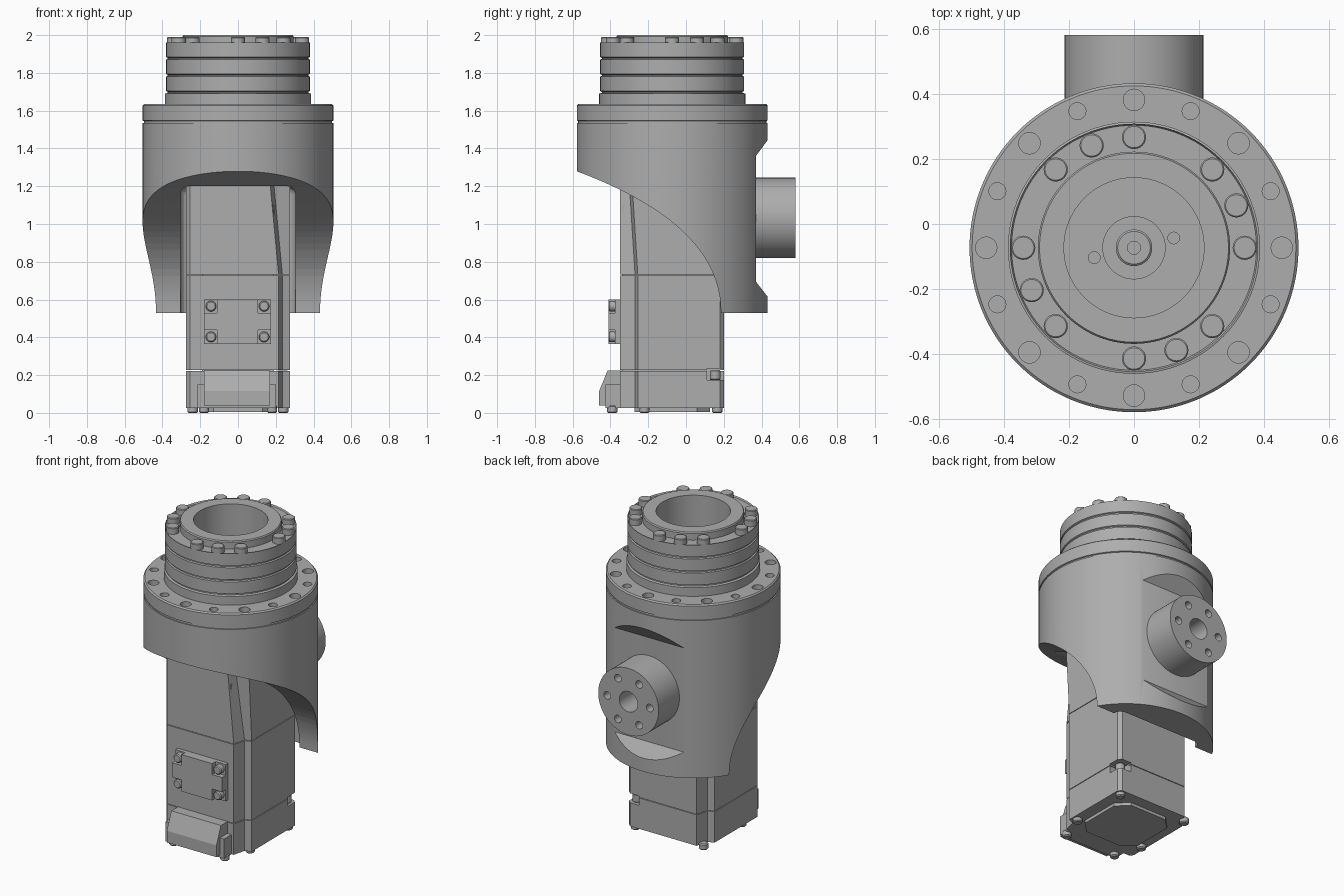
import bpy, bmesh, math
from mathutils import Matrix, Vector

if "Cube" in bpy.data.objects:
    bpy.data.objects.remove(bpy.data.objects["Cube"])

AXIS = -0.073          # y of the main vertical axis
R = 0.505              # flange and housing radius

metal = bpy.data.materials.new("machined grey")
metal.use_nodes = True
metal.diffuse_color = (0.42, 0.42, 0.42, 1)
metal.node_tree.nodes["Principled BSDF"].inputs["Base Color"].default_value = (0.42, 0.42, 0.42, 1)


def add(name, bm):
    bmesh.ops.recalc_face_normals(bm, faces=bm.faces)
    mesh = bpy.data.meshes.new(name)
    bm.to_mesh(mesh)
    bm.free()
    mesh.materials.append(metal)
    ob = bpy.data.objects.new(name, mesh)
    bpy.context.collection.objects.link(ob)
    return ob


def activate(ob):
    bpy.ops.object.select_all(action='DESELECT')
    ob.select_set(True)
    bpy.context.view_layer.objects.active = ob


def smooth(ob):
    activate(ob)
    bpy.ops.object.shade_smooth_by_angle(angle=math.radians(30))


def cut(ob, cutter):
    activate(ob)
    mod = ob.modifiers.new("cut", 'BOOLEAN')
    mod.operation, mod.solver, mod.object = 'DIFFERENCE', 'EXACT', cutter
    bpy.ops.object.modifier_apply(modifier=mod.name)
    bpy.data.objects.remove(cutter)


def loft(name, rings):
    """Skin a stack of matching rings and cap both ends."""
    bm = bmesh.new()
    vs = [[bm.verts.new(p) for p in ring] for ring in rings]
    n = len(vs[0])
    for a, b in zip(vs, vs[1:]):
        for i in range(n):
            bm.faces.new((a[i], a[(i + 1) % n], b[(i + 1) % n], b[i]))
    bm.faces.new(vs[0][::-1])
    bm.faces.new(vs[-1])
    return add(name, bm)


def box(name, x0, x1, y0, y1, z0, z1):
    plan = [(x0, y0), (x1, y0), (x1, y1), (x0, y1)]
    return loft(name, [[(x, y, z) for x, y in plan] for z in (z0, z1)])


def side_prism(name, profile, x0, x1):
    return loft(name, [[(x, y, z) for y, z in profile] for x in (x0, x1)])


def lathe(name, profile, steps=96):
    """Spin a (radius, height) profile that starts and ends on the axis."""
    bm = bmesh.new()
    verts = [bm.verts.new((r, 0, z)) for r, z in profile]
    edges = [bm.edges.new(p) for p in zip(verts, verts[1:])]
    bmesh.ops.spin(bm, geom=verts + edges, cent=(0, 0, 0), axis=(0, 0, 1),
                   angle=math.tau, steps=steps, use_duplicate=False)
    bmesh.ops.remove_doubles(bm, verts=bm.verts, dist=0.0002)
    bmesh.ops.translate(bm, verts=bm.verts, vec=(0, AXIS, 0))
    ob = add(name, bm)
    smooth(ob)
    return ob


def rods(name, items, axis='Z', bevel=0.0, segments=24):
    """Cylinders given as (x, y, z, radius, length) about their centres."""
    bm = bmesh.new()
    turn = Matrix.Rotation(math.pi / 2, 4, 'X') if axis == 'Y' else Matrix()
    for x, y, z, r, length in items:
        made = bmesh.ops.create_cone(bm, cap_ends=True, segments=segments, radius1=r, radius2=r,
                                     depth=length, matrix=Matrix.Translation((x, y, z)) @ turn)
        if bevel:
            rim = {e for v in made["verts"] for e in v.link_edges
                   if any(len(f.verts) > 4 for f in e.link_faces)}
            bmesh.ops.bevel(bm, geom=list(rim), offset=bevel, segments=1, affect='EDGES')
    ob = add(name, bm)
    smooth(ob)
    return ob


def ring_pos(radius, degrees):
    a = math.radians(degrees)
    return radius * math.cos(a), AXIS + radius * math.sin(a)


# Housing: cylinder with a curved front cutaway, motor pocket and back pad
housing = lathe("housing", [(0, 0.53), (R, 0.53), (R, 1.535), (0, 1.535)], 128)
p = [Vector(v) for v in ((-0.58, 1.28), (-0.1, 1.1), (0.185, 0.86), (0.185, 0.53))]
sweep = []
for i in range(25):
    t = i / 24
    sweep.append((1 - t) ** 3 * p[0] + 3 * t * (1 - t) ** 2 * p[1]
                 + 3 * t * t * (1 - t) * p[2] + t ** 3 * p[3])
outline = [(-0.8, 1.36)] + [tuple(v) for v in sweep] + [(0.185, 0.3), (-0.8, 0.3)]
cut(housing, side_prism("sweep_cutter", outline, -0.7, 0.7))
pocket = box("pocket_cutter", -0.305, 0.305, -0.8, 0.235, 0.3, 1.2)
activate(pocket)
round_mod = pocket.modifiers.new("round", 'BEVEL')
round_mod.width, round_mod.segments = 0.045, 5
bpy.ops.object.modifier_apply(modifier="round")
cut(housing, pocket)
pad = [(0.6, 1.67), (0.37, 1.36), (0.37, 0.695), (0.6, 0.40)]
cut(housing, side_prism("pad_cutter", pad, -0.6, 0.6))
smooth(housing)

# Side port on the back pad
port = rods("back_port", [(0, 0.465, 1.032, 0.213, 0.23)], 'Y', segments=72)
holes = [(0, 0.58, 1.032, 0.065, 0.3)]
for k in range(6):
    a = k * math.pi / 3
    holes.append((0.15 * math.cos(a), 0.58, 1.032 + 0.15 * math.sin(a), 0.024, 0.12))
cut(port, rods("port_cutter", holes, 'Y'))
smooth(port)

# Mounting flange with alternating large and small bolt holes
flange = lathe("mounting_flange", [(0, 1.53), (0.498, 1.53), (0.498, 1.545), (R, 1.548),
                                   (R, 1.627), (0.497, 1.635), (0, 1.635)], 128)
holes = []
for k in range(16):
    x, y = ring_pos(0.454, k * 22.5)
    holes.append((x, y, 1.635, 0.026 if k % 2 else 0.033, 0.08))
cut(flange, rods("flange_hole_cutter", holes))
smooth(flange)

# Stacked output rings with thin grooves and a central well
stack = [(0, 1.62), (0.387, 1.62), (0.387, 1.69)]
for z in (1.70, 1.79, 1.88):
    stack += [(0.373, z - 0.006), (0.373, z), (0.381, z + 0.004), (0.381, z + 0.08)]
stack += [(0.376, 1.95), (0.295, 1.95), (0.295, 1.993), (0.29, 2.0), (0.215, 2.0),
          (0.215, 1.79), (0.097, 1.79), (0.097, 1.797), (0.056, 1.797), (0.056, 1.82),
          (0.05, 1.825), (0.02, 1.825), (0.02, 1.80), (0, 1.80)]
output = lathe("output_rings", stack)
cut(output, rods("well_hole_cutter", [(s * 0.122, AXIS + s * 0.03, 1.79, 0.018, 0.04)
                                     for s in (-1, 1)]))
smooth(output)
bolts = []
for quarter in range(4):
    for step in (0, 22.5, 45):
        x, y = ring_pos(0.34, quarter * 90 + step)
        bolts.append((x, y, 1.967, 0.037, 0.046))
rods("output_bolts", bolts, bevel=0.004)


# Motor: square sections with stepped grooves on two opposite corners
def motor_plan(gx, gy, z):
    half = [(0.265, -0.275), (0.275, -0.265)]
    groove = [(gx, -0.275), (gx + 0.02, gy - 0.015), (0.275, gy)]
    turn = [(-x, -y) for x, y in groove]
    chamfer = [(0.275, 0.255), (0.255, 0.275)]
    back = [(-x, -y) for x, y in chamfer]
    return [(x, y + AXIS - 0.002, z) for x, y in groove + chamfer + turn + back]


LOW = (0.215, -0.18)
motor_end = loft("motor_end", [motor_plan(*LOW, 0.025), motor_plan(*LOW, 0.222)])
cut(motor_end, box("notch_cutter", 0.19, 0.4, 0.11, 0.4, 0.175, 0.3))
rods("notch_bolt", [(0.235, 0.155, 0.2, 0.028, 0.05)], bevel=0.004)
motor_body = loft("motor_body", [motor_plan(*LOW, 0.226), motor_plan(*LOW, 0.728)])
cut(motor_body, box("notch_cutter", 0.19, 0.4, 0.11, 0.4, 0.1, 0.235))
loft("motor_neck", [motor_plan(*LOW, 0.732), motor_plan(0.17, -0.21, 1.21)])
box("motor_core", -0.19, 0.19, -0.34, 0.18, 0.1, 1.1)

# Motor end plate and its screws
plate = [(-0.2, -0.13), (-0.13, -0.2), (0.13, -0.2), (0.2, -0.13),
         (0.2, 0.13), (0.13, 0.2), (-0.13, 0.2), (-0.2, 0.13)]
loft("end_plate", [[(x, y + AXIS, z) for x, y in plate] for z in (0.006, 0.04)])
screws = [(s * x, y, 0.02, 0.027, 0.04) for s in (-1, 1)
          for x, y in ((0.24, 0.165), (0.24, -0.22), (0.18, -0.39))]
rods("end_screws", screws, bevel=0.006)

# Sloped connector on the motor front
box("connector_base", -0.215, 0.2, -0.425, -0.34, 0.025, 0.15)
side_prism("connector", [(-0.34, 0.225), (-0.415, 0.225), (-0.46, 0.115),
                         (-0.46, 0.04), (-0.34, 0.04)], -0.18, 0.17)

# Front cover plate with corner notches and four screws
box("cover_base", -0.18, 0.175, -0.375, -0.34, 0.365, 0.6)
box("cover_middle", -0.18, 0.175, -0.41, -0.34, 0.438, 0.53)
box("cover_upright", -0.11, 0.105, -0.41, -0.34, 0.365, 0.6)
rods("cover_screws", [(x, -0.385, z, 0.028, 0.05) for x in (-0.143, 0.138)
                      for z in (0.402, 0.565)], 'Y', bevel=0.006)
